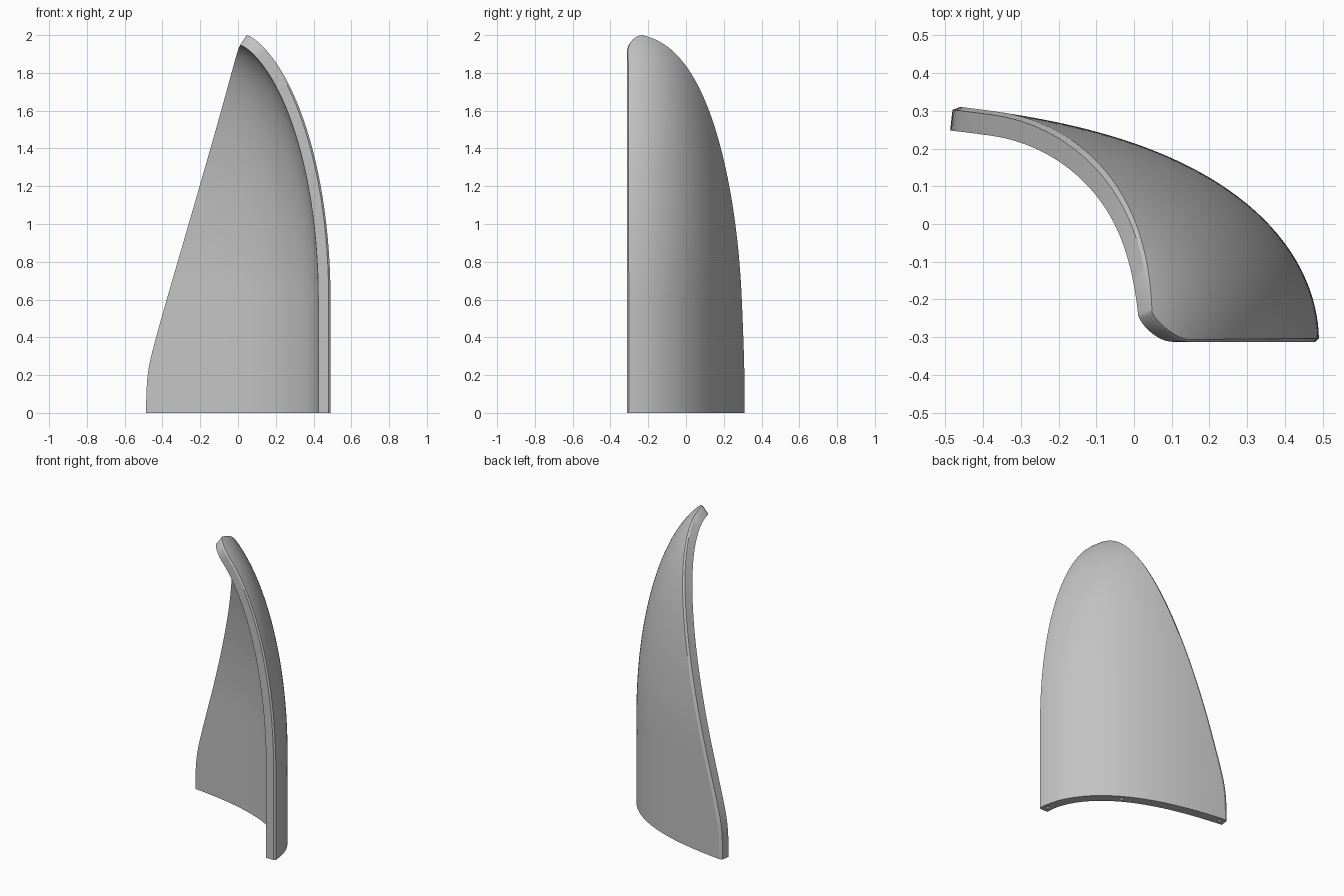
import bpy, bmesh
from math import sqrt, sin, pi, radians
from mathutils import Vector, Matrix

old = bpy.data.objects.get("Cube")
if old:
    bpy.data.objects.remove(old, do_unlink=True)

FRONT, CENTRE, REACH = -0.312, -0.505, 0.995   # front plane, scaling centre, base radius
THICK, CHAMFER = 0.065, 0.01
TIP_START, TOP = 1.92, 2.0
COLS, ROWS, TIP_ROWS = 40, 48, 14

mat = bpy.data.materials.new("plain grey")
mat.use_nodes = True
colour = (0.55, 0.55, 0.55, 1)
mat.diffuse_color = colour
mat.node_tree.nodes["Principled BSDF"].inputs["Base Color"].default_value = colour


def section_scale(z):
    """The upright wall closes in along an elliptical arc above z = 0.6."""
    u = max(0, z - 0.6) / 1.45
    return 1 - 0.58 * (1 - sqrt(1 - u * u)) / REACH


def surface(w, z):
    s = section_scale(z)
    d = w * w
    return Vector((CENTRE + s * (REACH - d),
                   FRONT + s * w * sqrt(0.799 - 0.55 * d + 0.145 * d * d), z))


def shell_point(w, z, depth):
    e = 0.001
    along = surface(w + e, z) - surface(w - e, z)
    up = surface(w, z + e) - surface(w, z - e)
    p = surface(w, z) - along.cross(up).normalized() * depth
    p.y = max(p.y, FRONT)
    return p


def slant_end(z):
    """Section parameter where the slanted side edge trims the wall."""
    t = z - 0.22
    x = -0.483 + 0.297 * 0.5 * (t + sqrt(t * t + 0.01))
    return sqrt(max(0, REACH - (x - CENTRE) / section_scale(z)))


def limits(z, inset):
    u = min(1, max(0, z - TIP_START) / (TOP - TIP_START))
    end = slant_end(z)
    start = slant_end(TOP) * (1 - sqrt(1 - u * u))
    inset = min(inset, max(0, end - start) / 2)
    return start + inset, end - inset


heights = [TIP_START * i / ROWS for i in range(ROWS)]
heights += [TIP_START + (TOP - TIP_START) * sin(pi / 2 * i / TIP_ROWS)
            for i in range(TIP_ROWS + 1)]

# Curved shell: outer skin, inner skin, chamfered rim and flat base
bm = bmesh.new()


def skin(depth, inset):
    grid = []
    for z in heights:
        a, b = limits(z, inset)
        grid.append([bm.verts.new(shell_point(a + (b - a) * i / COLS, z, depth))
                     for i in range(COLS + 1)])
    return grid


outer, inner = skin(0, CHAMFER), skin(THICK, 0)
for grid in (outer, inner):
    for lo, hi in zip(grid, grid[1:]):
        for i in range(COLS):
            bm.faces.new((lo[i], lo[i + 1], hi[i + 1], hi[i]))

for side in (0, COLS):
    edge = [bm.verts.new(shell_point(limits(z, 0)[1 if side else 0], z, CHAMFER))
            for z in heights]
    strips = [[row[side] for row in outer], edge, [row[side] for row in inner]]
    for p, q in zip(strips, strips[1:]):
        for i in range(len(heights) - 1):
            bm.faces.new((p[i], p[i + 1], q[i + 1], q[i]))
    bm.faces.new([s[0] for s in strips])

for i in range(COLS):
    bm.faces.new((outer[0][i], outer[0][i + 1], inner[0][i + 1], inner[0][i]))

bmesh.ops.remove_doubles(bm, verts=bm.verts, dist=0.0001)
bmesh.ops.recalc_face_normals(bm, faces=bm.faces)
mesh = bpy.data.meshes.new("curved_shell")
bm.to_mesh(mesh)
bm.free()
mesh.materials.append(mat)
shell = bpy.data.objects.new("curved_shell", mesh)
bpy.context.collection.objects.link(shell)

# Three small peg holes in the underside
bm = bmesh.new()
for f in (0.05, 0.55, 0.98):
    p = shell_point(slant_end(0) * f, 0, THICK / 2)
    bmesh.ops.create_cone(bm, cap_ends=True, segments=16, radius1=0.011,
                          radius2=0.011, depth=0.1, matrix=Matrix.Translation(p))
mesh = bpy.data.meshes.new("peg_hole_cutter")
bm.to_mesh(mesh)
bm.free()
mesh.materials.append(mat)
cutter = bpy.data.objects.new("peg_hole_cutter", mesh)
bpy.context.collection.objects.link(cutter)
cutter.hide_render = True

holes = shell.modifiers.new("peg_holes", 'BOOLEAN')
holes.operation, holes.solver, holes.object = 'DIFFERENCE', 'EXACT', cutter
bpy.ops.object.select_all(action='DESELECT')
shell.select_set(True)
bpy.context.view_layer.objects.active = shell
bpy.ops.object.modifier_apply(modifier=holes.name)
bpy.data.objects.remove(cutter, do_unlink=True)
bpy.ops.object.shade_smooth_by_angle(angle=radians(25))
